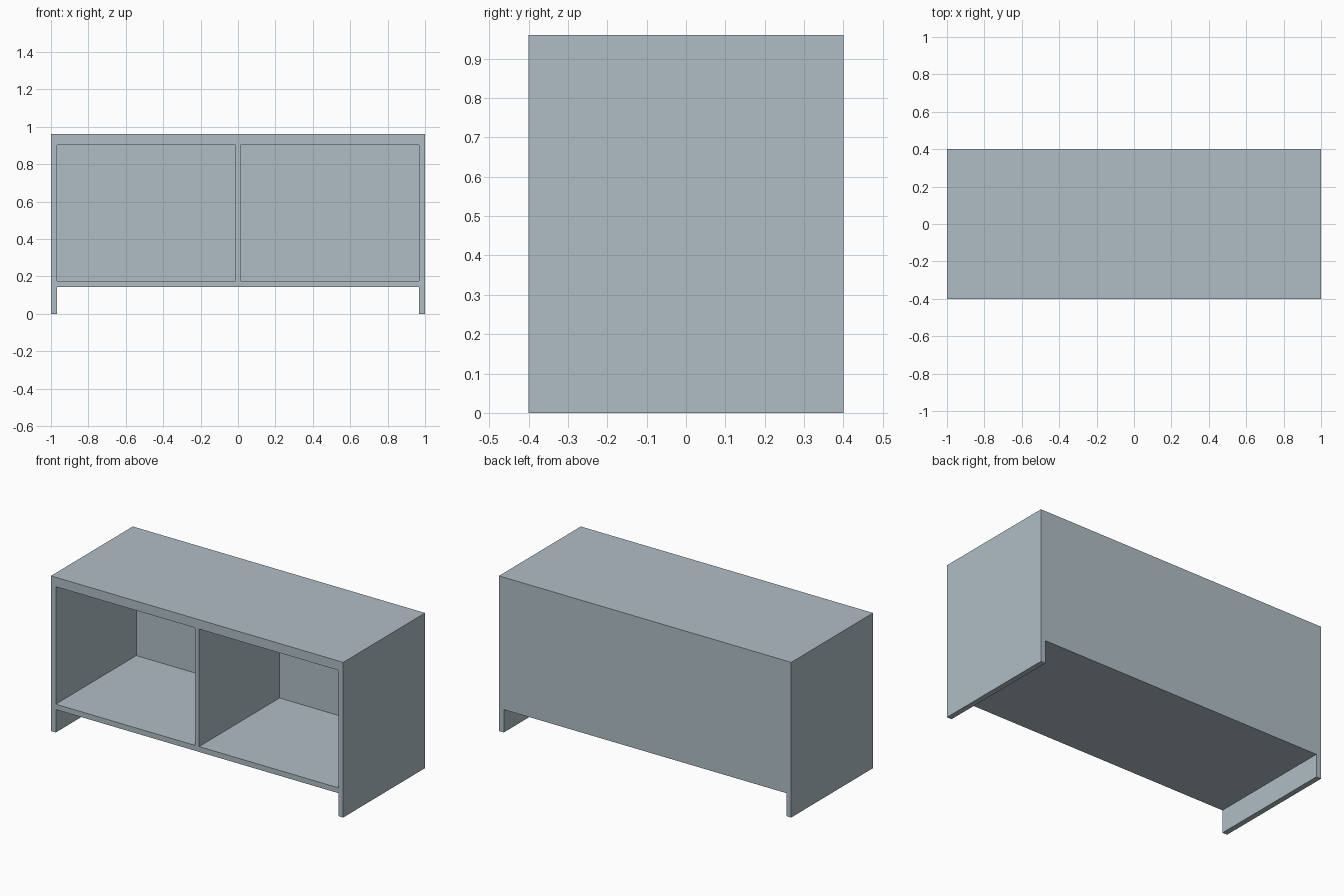
import bpy

cube = bpy.data.objects.get("Cube")
if cube:
    bpy.data.objects.remove(cube, do_unlink=True)

# Single painted finish
COLOUR = (0.434, 0.515, 0.558, 1)
paint = bpy.data.materials.new("blue grey paint")
paint.use_nodes = True
paint.diffuse_color = COLOUR
paint.node_tree.nodes["Principled BSDF"].inputs["Base Color"].default_value = COLOUR


def panel(name, x, y, z):
    """Box board spanning the given (low, high) range on each axis."""
    spans = (x, y, z)
    bpy.ops.mesh.primitive_cube_add(size=1, location=[(a + b) / 2 for a, b in spans])
    board = bpy.context.object
    board.name = board.data.name = name
    board.scale = [b - a for a, b in spans]
    bpy.ops.object.transform_apply(location=False, rotation=False, scale=True)
    board.data.materials.append(paint)
    return board


# Overall size and board thicknesses
half_width, half_depth, height = 1.0, 0.4, 0.96
side, divider, back = 0.033, 0.027, 0.013
shelf_low, shelf_high, ceiling = 0.142, 0.175, 0.902

inner = half_width - side
across = (-inner, inner)
deep = (-half_depth, half_depth)
inside = (-half_depth, half_depth - back)

# Full-height sides double as the legs
panel("left_side", (inner, half_width), deep, (0, height))
panel("right_side", (-half_width, -inner), deep, (0, height))

# Horizontal boards
panel("top_board", across, deep, (ceiling, height))
panel("bottom_board", across, deep, (shelf_low, shelf_high))

# Back and centre divider forming two open compartments
panel("back_panel", across, (half_depth - back, half_depth), (shelf_high, ceiling))
panel("centre_divider", (-divider / 2, divider / 2), inside, (shelf_high, ceiling))
